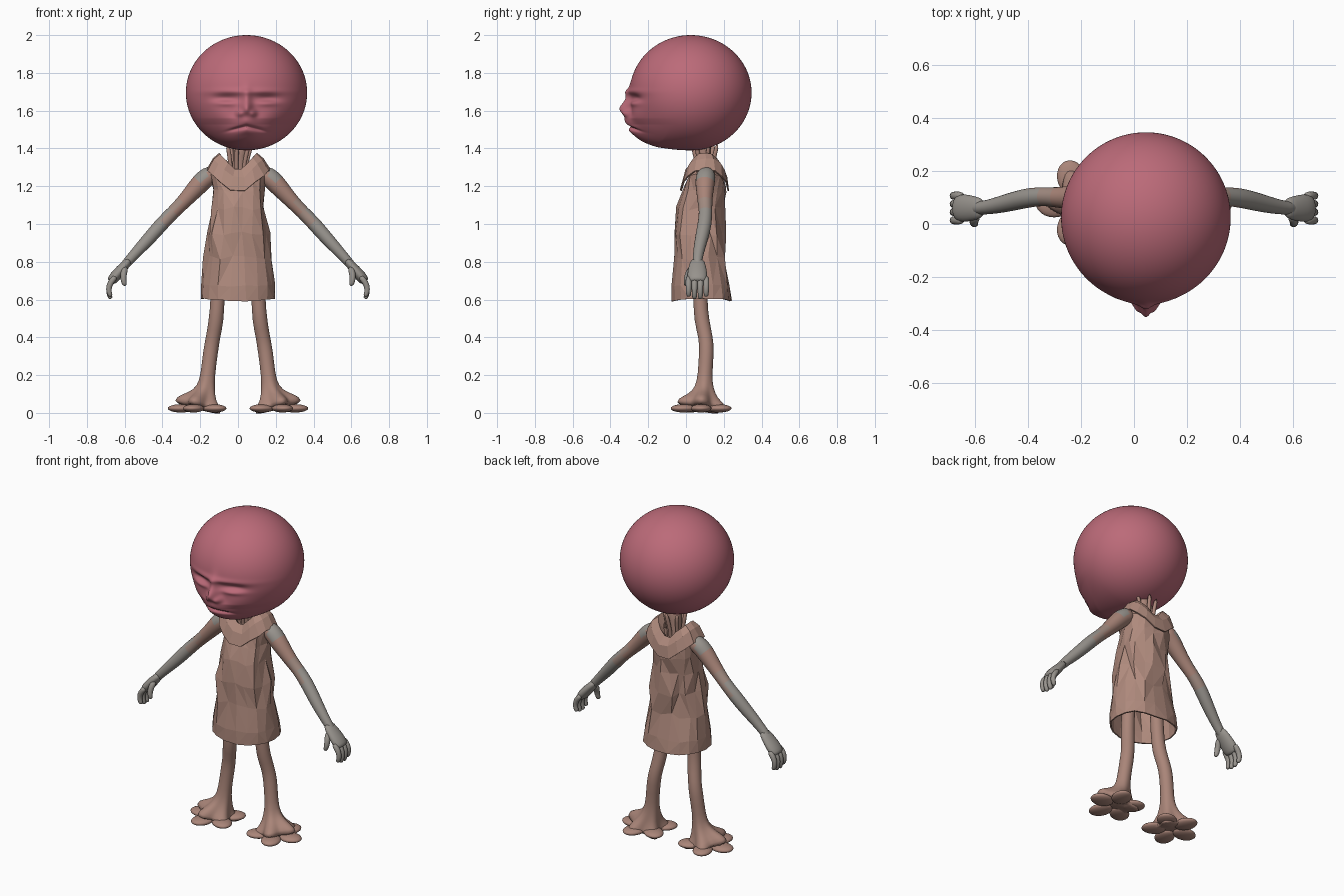
import bpy, bmesh, math, random
from mathutils import Vector, Matrix

random.seed(4)
if "Cube" in bpy.data.objects:
    bpy.data.objects.remove(bpy.data.objects["Cube"], do_unlink=True)


def material(name, rgb):
    mat = bpy.data.materials.new(name)
    mat.use_nodes = True
    colour = (*rgb, 1)
    mat.diffuse_color = colour
    shader = next(n for n in mat.node_tree.nodes if n.type == "BSDF_PRINCIPLED")
    shader.inputs["Base Color"].default_value = colour
    return mat


rose = material("rose_head", (0.5, 0.145, 0.19))
skin = material("tan_skin", (0.4, 0.235, 0.19))
cloth = material("tan_cloth", (0.43, 0.255, 0.205))
grey = material("grey_skin", (0.31, 0.29, 0.265))
dusty = material("dusty_skin", (0.36, 0.26, 0.22))


def finish(name, bm, mats, smooth=True, mirror=False, subdivide=0, thickness=0):
    """Turn a bmesh into a named object with its modifiers."""
    bmesh.ops.recalc_face_normals(bm, faces=bm.faces)
    mesh = bpy.data.meshes.new(name)
    bm.to_mesh(mesh)
    bm.free()
    for mat in mats:
        mesh.materials.append(mat)
    for face in mesh.polygons:
        face.use_smooth = smooth
    obj = bpy.data.objects.new(name, mesh)
    bpy.context.collection.objects.link(obj)
    if mirror:
        obj.modifiers.new("Mirror", "MIRROR").use_clip = False
    if subdivide:
        sub = obj.modifiers.new("Subdivision", "SUBSURF")
        sub.levels = sub.render_levels = subdivide
    if thickness:
        solid = obj.modifiers.new("Solidify", "SOLIDIFY")
        solid.thickness = thickness
    return obj


def skin_loops(bm, loops):
    """Bridge neighbouring vertex loops with quads."""
    faces = []
    for low, high in zip(loops, loops[1:]):
        count = len(low)
        for i in range(count):
            j = (i + 1) % count
            faces.append(bm.faces.new((low[i], low[j], high[j], high[i])))
    return faces


def tube(bm, points, sides=12, squash=1, lobes=0):
    """Capped tube through (x, y, z, radius) points; lobes make the foot webbing."""
    centres = [Vector(p[:3]) for p in points]
    loops = []
    for k, centre in enumerate(centres):
        along = centres[min(k + 1, len(centres) - 1)] - centres[max(k - 1, 0)]
        along.normalize()
        across = Vector((0, 1, 0)).cross(along).normalized()
        deep = along.cross(across) * squash
        radius = points[k][3]
        loop = []
        for i in range(sides):
            a = math.tau * i / sides
            r = radius * (1 - lobes * max(0, radius - 0.04) * math.cos(5 * a))
            loop.append(bm.verts.new(centre + r * (math.cos(a) * across + math.sin(a) * deep)))
        loops.append(loop)
    skin_loops(bm, loops)
    bm.faces.new(loops[0])
    bm.faces.new(loops[-1])


# Head: a ball with the face pushed out of its front by soft bumps
centre = Vector((0.045, 0.025, 1.695))
bumps = [  # x, z, spread x, spread z, height
    (0, 1.45, 0.13, 0.07, 0.085),      # jaw
    (0, 1.545, 0.05, 0.022, 0.03),     # upper lip
    (0, 1.495, 0.04, 0.014, 0.012),    # lower lip
    (0, 1.605, 0.022, 0.026, 0.05),    # nose tip
    (0, 1.66, 0.018, 0.04, 0.025),     # nose bridge
    (0, 1.7, 0.13, 0.012, 0.01),       # brow
]
for side in (-1, 1):
    bumps += [
        (side * 0.035, 1.585, 0.014, 0.014, 0.025),   # nostril
        (side * 0.11, 1.665, 0.05, 0.018, -0.022),    # eye socket
        (side * 0.11, 1.64, 0.04, 0.011, 0.014),      # eyelid
        (side * 0.13, 1.57, 0.05, 0.04, 0.012),       # cheek
        (side * 0.045, 1.517, 0.035, 0.006, -0.016),  # mouth line
    ]
bm = bmesh.new()
bmesh.ops.create_icosphere(bm, subdivisions=7, radius=1)
for v in bm.verts:
    front = min(1, max(0, -v.co.y * 3))
    v.co = centre + Vector((v.co.x * 0.321, v.co.y * 0.322, v.co.z * 0.305))
    if front and v.co.z < 1.8:
        x = v.co.x - centre.x
        z = v.co.z + 0.25 * abs(x) * (v.co.z < 1.56) * min(1, (1.56 - v.co.z) * 30)
        push = sum(h * math.exp(-((x - bx) / sx) ** 2 / 2 - ((z - bz) / sz) ** 2 / 2)
                   for bx, bz, sx, sz, h in bumps)
        v.co.y -= push * front
finish("head", bm, [rose])

# Neck with cords that flare into the head
bm = bmesh.new()
tube(bm, [(0, 0.1, 1.15, 0.045), (0.005, 0.1, 1.28, 0.036),
          (0.01, 0.095, 1.36, 0.038), (0.02, 0.09, 1.45, 0.05)])
for i in range(6):
    a = math.tau * i / 6 + 0.3
    c, s = math.cos(a), math.sin(a)
    tube(bm, [(0.035 * c, 0.1 + 0.035 * s, 1.2, 0.012),
              (0.04 * c, 0.1 + 0.04 * s, 1.32, 0.011),
              (0.01 + 0.07 * c, 0.1 + 0.07 * s, 1.43, 0.015)], sides=8)
finish("neck", bm, [skin], subdivide=1)


def garment_loop(bm, z, half, front, back, drop, jitter):
    """Boxy oval loop that dips in a V at front and back."""
    loop = []
    for i in range(18):
        a = math.tau * i / 18
        c, s = math.cos(a), math.sin(a)
        x = half * math.copysign(abs(c) ** 0.85, c)
        y = (front + back) / 2 + (back - front) / 2 * math.copysign(abs(s) ** 0.85, s)
        wobble = Vector([random.uniform(-jitter, jitter) for _ in range(3)])
        loop.append(bm.verts.new(Vector((x, y, z - drop * (1 - abs(c)))) + wobble))
    return loop


# Dress: faceted cloth tube, open at the hem, with random folds
bm = bmesh.new()
rows = [  # z, half width, front, back, V drop, fold size
    (0.605, 0.19, -0.07, 0.235, 0.015, 0.003),
    (0.68, 0.185, -0.068, 0.226, 0.01, 0.004),
    (0.82, 0.165, -0.06, 0.2, 0, 0.014),
    (0.95, 0.15, -0.062, 0.195, 0, 0.014),
    (1.08, 0.135, -0.045, 0.195, 0, 0.012),
    (1.18, 0.13, -0.015, 0.2, 0.02, 0.008),
    (1.27, 0.14, 0, 0.2, 0.08, 0.004),
    (1.34, 0.1, 0.03, 0.185, 0.13, 0.002),
]
faces = skin_loops(bm, [garment_loop(bm, *row) for row in rows])
for face in faces:
    corners = list(face.verts)
    k = random.choice((0, 1))
    bmesh.utils.face_split(face, corners[k], corners[k + 2])
finish("dress", bm, [cloth], smooth=False, thickness=-0.008)

# Collar: folded V-shaped band
bm = bmesh.new()
rows = [
    (1.285, 0.165, -0.025, 0.222, 0.13, 0.004),
    (1.345, 0.13, -0.005, 0.21, 0.12, 0.004),
    (1.368, 0.1, 0.02, 0.185, 0.1, 0.003),
    (1.33, 0.075, 0.04, 0.165, 0.1, 0.002),
]
skin_loops(bm, [garment_loop(bm, *row) for row in rows])
finish("collar", bm, [cloth], smooth=False, thickness=-0.008)

# Arms, coloured by position along the limb
bm = bmesh.new()
tube(bm, [(0.11, 0.11, 1.27, 0.045), (0.16, 0.105, 1.255, 0.054), (0.2, 0.1, 1.215, 0.054),
          (0.24, 0.1, 1.17, 0.047), (0.29, 0.1, 1.115, 0.04), (0.34, 0.105, 1.065, 0.036),
          (0.4, 0.1, 1.005, 0.039), (0.46, 0.085, 0.935, 0.037), (0.52, 0.07, 0.87, 0.032),
          (0.575, 0.06, 0.81, 0.026), (0.61, 0.06, 0.77, 0.026)])
arms = finish("arms", bm, [grey, skin, dusty], mirror=True, subdivide=1)
for face in arms.data.polygons:
    x = face.center.x
    if x < 0.22:
        face.material_index = 0 if face.normal.x + face.normal.z > 0.3 else 1
    elif x < 0.32:
        face.material_index = 1
    elif x < 0.38:
        face.material_index = 2

# Hands: flat palm, four curled fingers and a thumb
bm = bmesh.new()
tube(bm, [(0.57, 0.06, 0.815, 0.02), (0.6, 0.06, 0.78, 0.026), (0.64, 0.06, 0.735, 0.031),
          (0.665, 0.06, 0.705, 0.029), (0.675, 0.06, 0.692, 0.022)], squash=1.8)
for i in range(4):
    y = 0.014 + 0.031 * i
    reach = 0.012 * (i in (1, 2))
    tube(bm, [(0.645, y, 0.725, 0.017), (0.677, y, 0.69, 0.018), (0.686, y, 0.655, 0.016),
              (0.68, y, 0.63 - reach, 0.015), (0.672, y, 0.615 - reach, 0.011)], sides=8)
tube(bm, [(0.595, 0.035, 0.775, 0.02), (0.607, 0.01, 0.735, 0.019),
          (0.607, 0.002, 0.7, 0.017), (0.597, 0, 0.67, 0.012)], sides=8)
finish("hands", bm, [grey], mirror=True, subdivide=1)

# Legs flaring into webbed feet
bm = bmesh.new()
tube(bm, [(0.1, 0.075, 0.8, 0.042), (0.108, 0.075, 0.6, 0.036), (0.115, 0.082, 0.49, 0.04),
          (0.132, 0.105, 0.4, 0.037), (0.145, 0.11, 0.33, 0.04), (0.16, 0.1, 0.2, 0.037),
          (0.168, 0.097, 0.13, 0.048), (0.185, 0.09, 0.08, 0.075), (0.2, 0.083, 0.045, 0.115),
          (0.205, 0.08, 0.018, 0.12)], sides=30, lobes=3)
finish("legs", bm, [skin], mirror=True, subdivide=1)

# Toe pads fanned around each foot
bm = bmesh.new()
for i in range(5):
    spin = Matrix.Rotation(math.tau * i / 5, 4, "Z")
    place = Matrix.Translation((0.205, 0.08, 0.024)) @ spin
    place = place @ Matrix.Translation((0.097, 0, 0)) @ Matrix.Diagonal((0.07, 0.055, 0.022, 1))
    bmesh.ops.create_uvsphere(bm, u_segments=24, v_segments=12, radius=1, matrix=place)
finish("toe_pads", bm, [skin], mirror=True)
